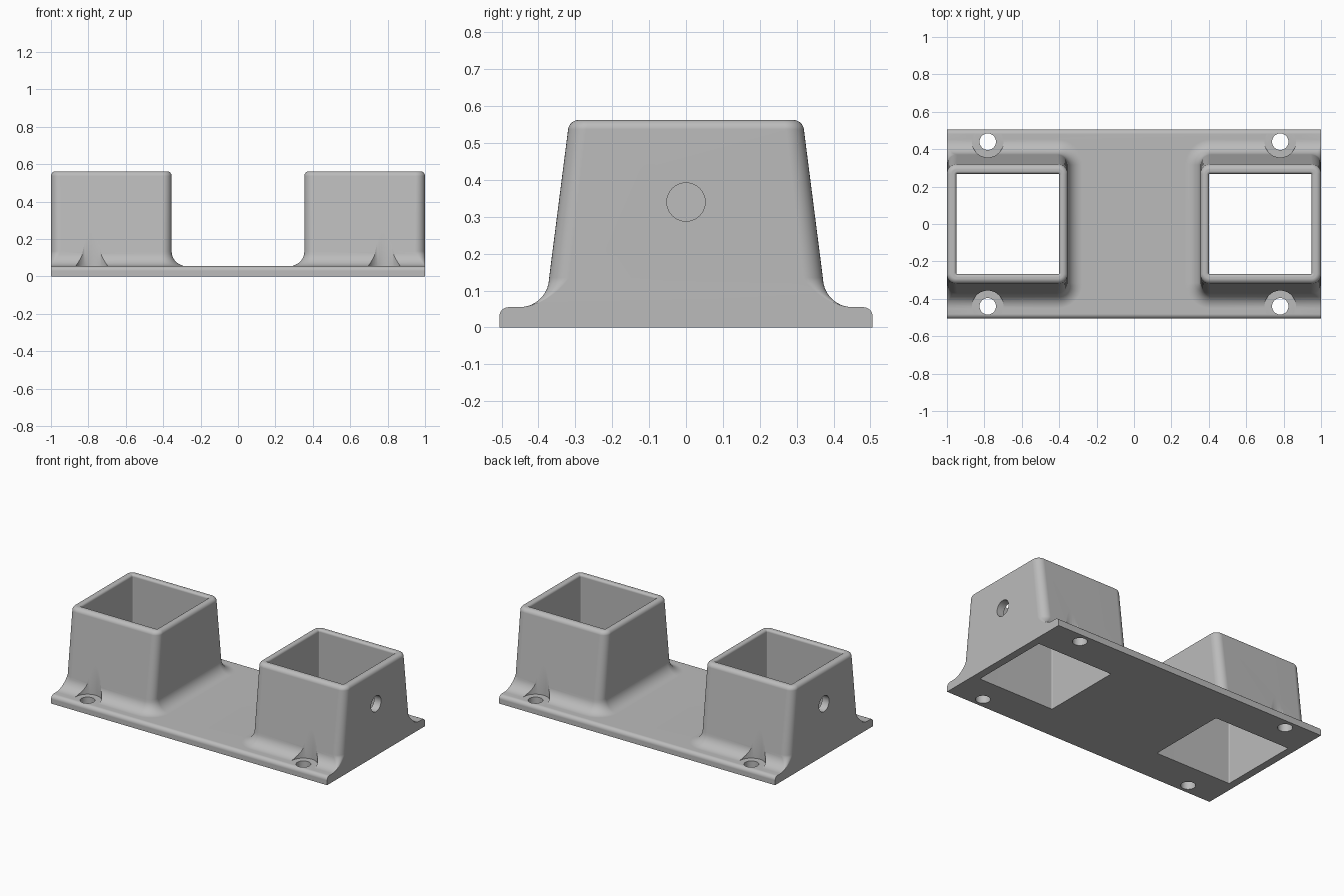
import bpy
import bmesh
import math
from mathutils import Matrix

if "Cube" in bpy.data.objects:
    bpy.data.objects.remove(bpy.data.objects["Cube"])

PLATE_TOP, HEIGHT = 0.055, 0.5625
FILLET = 0.08
RIM = 0.025
STEPS = 8


def finish(name, bm):
    bmesh.ops.recalc_face_normals(bm, faces=bm.faces)
    mesh = bpy.data.meshes.new(name)
    bm.to_mesh(mesh)
    bm.free()
    ob = bpy.data.objects.new(name, mesh)
    bpy.context.collection.objects.link(ob)
    return ob


def loft(name, rings):
    """Skin a closed solid through rings with equal point counts."""
    bm = bmesh.new()
    loops = [[bm.verts.new(p) for p in ring] for ring in rings]
    for a, b in zip(loops, loops[1:]):
        n = len(a)
        for i in range(n):
            j = (i + 1) % n
            bm.faces.new((a[i], a[j], b[j], b[i]))
    bm.faces.new(loops[0])
    bm.faces.new(loops[-1])
    return finish(name, bm)


def rounded_ring(side, x_in, x_out, y, z, r_in, r_out):
    """Horizontal rectangle with separate radii on its inner and outer corners."""
    pts = []
    for k, (sx, sy) in enumerate(((1, 1), (-1, 1), (-1, -1), (1, -1))):
        r = r_out if sx > 0 else r_in
        cx = x_out - r if sx > 0 else x_in + r
        for i in range(STEPS + 1):
            a = (k + i / STEPS) * math.pi / 2
            pts.append((side * (cx + r * math.cos(a)), sy * (y - r) + r * math.sin(a), z))
    return pts


def cylinder(name, radius, depth, matrix, segments=40):
    bm = bmesh.new()
    bmesh.ops.create_cone(bm, cap_ends=True, segments=segments, radius1=radius,
                          radius2=radius, depth=depth, matrix=matrix)
    return finish(name, bm)


def combine(target, tool, operation):
    mod = target.modifiers.new("combine", 'BOOLEAN')
    mod.operation, mod.solver, mod.object = operation, 'EXACT', tool
    bpy.context.view_layer.update()
    graph = bpy.context.evaluated_depsgraph_get()
    mesh = bpy.data.meshes.new_from_object(target.evaluated_get(graph))
    target.modifiers.clear()
    target.data = mesh
    bpy.data.objects.remove(tool)


def wall_y(z):
    """Half depth of the tapering socket wall."""
    return 0.371 - (z - 0.135) * 0.128


# Base plate with rounded long top edges
half, r = 0.506, 0.025
section = [(-half, 0), (half, 0)]
for s in (1, -1):
    angles = [i / STEPS * math.pi / 2 for i in range(STEPS + 1)]
    for a in (angles if s > 0 else reversed(angles)):
        section.append((s * (half - r + r * math.cos(a)), PLATE_TOP - r + r * math.sin(a)))
bracket = loft("socket_bracket", [[(x, y, z) for y, z in section] for x in (-1, 1)])

# Tapered sockets with a flared foot and rounded rim
for side in (1, -1):
    foot_z = PLATE_TOP + FILLET
    rings = [rounded_ring(side, 0.355 - FILLET, 1, wall_y(foot_z) + FILLET, 0.02, 0.13, 0.001)]
    for i in range(STEPS + 1):
        a = i / STEPS * math.pi / 2
        out = FILLET * (1 - math.sin(a))
        z = foot_z - FILLET * math.cos(a)
        rings.append(rounded_ring(side, 0.355 - out, 1, wall_y(foot_z) + out, z,
                                  0.055 + out, 0.001 + 0.054 * (1 - math.cos(a))))
    for i in range(STEPS + 1):
        a = i / STEPS * math.pi / 2
        inset = RIM * (1 - math.cos(a))
        z = HEIGHT - RIM + RIM * math.sin(a)
        rings.append(rounded_ring(side, 0.355 + inset, 1 - inset, wall_y(z) - inset, z,
                                  0.05 - inset, 0.05 - inset))
    combine(bracket, loft("socket", rings), 'UNION')

for side in (1, -1):
    # Square well through each socket, eased at the mouth
    rings = [rounded_ring(side, 0.4, 0.95, 0.268, z, 0.006, 0.006) for z in (-0.1, HEIGHT - 0.015)]
    for i in range(1, 5):
        a = i / 4 * math.pi / 2
        e = 0.015 * (1 - math.cos(a))
        z = HEIGHT - 0.015 + 0.015 * math.sin(a)
        rings.append(rounded_ring(side, 0.4 - e, 0.95 + e, 0.268 + e, z, 0.006 + e, 0.006 + e))
    rings.append([(x, y, HEIGHT + 0.1) for x, y, z in rings[-1]])
    combine(bracket, loft("well_cutter", rings), 'DIFFERENCE')

    # Locking hole in the outer wall
    turn = Matrix.Translation((side, 0, 0.34)) @ Matrix.Rotation(math.pi / 2, 4, 'Y')
    combine(bracket, cylinder("side_hole_cutter", 0.052, 0.2, turn), 'DIFFERENCE')

    # Screw holes with clearance for the screw heads
    for end in (1, -1):
        at = (side * 0.782, end * 0.44)
        clear = Matrix.Translation((*at, PLATE_TOP + 0.2))
        combine(bracket, cylinder("head_cutter", 0.084, 0.4, clear), 'DIFFERENCE')
        hole = Matrix.Translation((*at, 0))
        combine(bracket, cylinder("screw_cutter", 0.044, 0.4, hole), 'DIFFERENCE')

# One grey finish
grey = bpy.data.materials.new("mid_grey")
grey.use_nodes = True
colour = (0.5, 0.5, 0.5, 1)
grey.diffuse_color = colour
shader = next(n for n in grey.node_tree.nodes if n.type == 'BSDF_PRINCIPLED')
shader.inputs["Base Color"].default_value = colour
bracket.data.materials.clear()
bracket.data.materials.append(grey)
for face in bracket.data.polygons:
    face.material_index = 0

# Smooth the curves, keep the flats flat
bpy.ops.object.select_all(action='DESELECT')
bracket.select_set(True)
bpy.context.view_layer.objects.active = bracket
bpy.ops.object.shade_smooth_by_angle(angle=math.radians(30))
weighted = bracket.modifiers.new("weighted_normals", 'WEIGHTED_NORMAL')
weighted.keep_sharp = True
